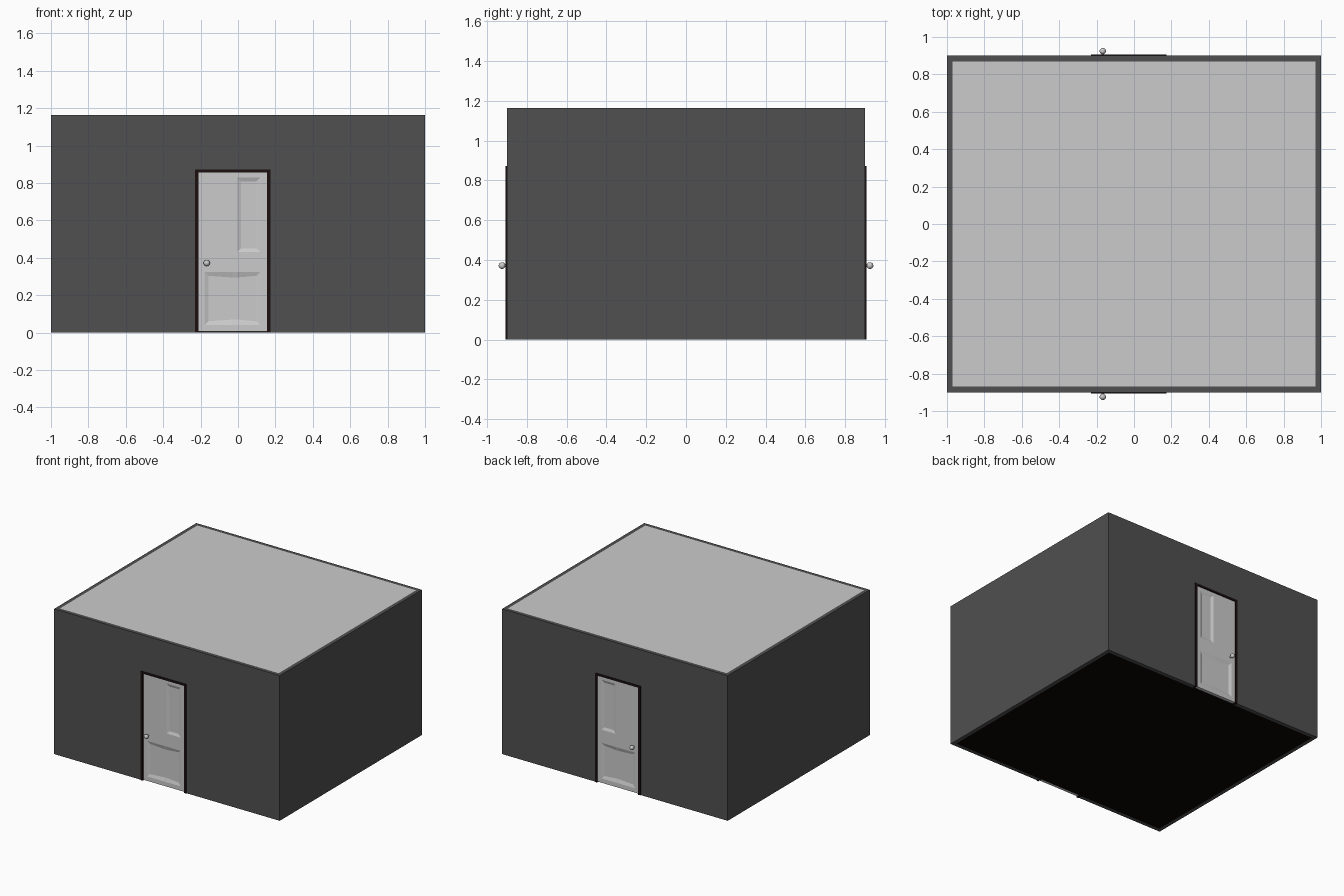
import bpy, bmesh, math
from mathutils import Matrix, Vector

if "Cube" in bpy.data.objects:
    bpy.data.objects.remove(bpy.data.objects["Cube"])

H, X, Y, T = 1.163, 1.0, 0.90, 0.03          # height, half width, half depth, wall thickness
FX0, FX1, FZ = -0.23, 0.173, 0.873           # outside of door frame
DX0, DX1, DZ = -0.21, 0.155, 0.857           # door leaf


def material(name, rgb):
    m = bpy.data.materials.new(name)
    m.diffuse_color = (*rgb, 1)
    m.use_nodes = True
    m.node_tree.nodes["Principled BSDF"].inputs["Base Color"].default_value = m.diffuse_color
    return m


dark = material("dark_grey", (0.08, 0.08, 0.08))
black = material("dark_brown", (0.012, 0.005, 0.005))
floor_black = material("floor_black", (0.003, 0.001, 0.001))


def finish(name, bm, mat=None):
    bmesh.ops.recalc_face_normals(bm, faces=bm.faces)
    me = bpy.data.meshes.new(name)
    bm.to_mesh(me)
    bm.free()
    ob = bpy.data.objects.new(name, me)
    bpy.context.collection.objects.link(ob)
    if mat:
        me.materials.append(mat)
    return ob


def box(name, lo, hi, mat=None):
    lo, hi = Vector(lo), Vector(hi)
    bm = bmesh.new()
    bmesh.ops.create_cube(bm, size=1, matrix=Matrix.Translation((lo + hi) / 2)
                          @ Matrix.Diagonal((*(hi - lo), 1)))
    return finish(name, bm, mat)


def slab(name, outline, y0, y1, mat=None):
    """Extrude an x-z outline from y0 to y1."""
    bm = bmesh.new()
    f = bm.faces.new([bm.verts.new((x, y0, z)) for x, z in outline])
    ext = bmesh.ops.extrude_face_region(bm, geom=[f])["geom"]
    bmesh.ops.translate(bm, vec=(0, y1 - y0, 0),
                        verts=[v for v in ext if isinstance(v, bmesh.types.BMVert)])
    return finish(name, bm, mat)


def door_leaf(name, y, thick):
    """Leaf with two tall panels over one wide panel, sunk on both faces."""
    xs = [DX0, -0.178, -0.03, -0.005, 0.12, DX1]
    zs = [0.005, 0.04, 0.325, 0.43, 0.83, DZ]
    bm = bmesh.new()
    grid = [[bm.verts.new((x, y - thick / 2, z)) for z in zs] for x in xs]
    cell = {(i, j): bm.faces.new((grid[i][j], grid[i + 1][j], grid[i + 1][j + 1], grid[i][j + 1]))
            for i in range(5) for j in range(5)}
    for group in ([(1, 3)], [(3, 3)], [(1, 1), (2, 1), (3, 1)]):
        bmesh.ops.inset_region(bm, faces=[cell[k] for k in group],
                               thickness=0.03, depth=-0.008)
    # mirrored inner face, then close the rim
    dup = bmesh.ops.duplicate(bm, geom=bm.verts[:] + bm.edges[:] + bm.faces[:])["geom"]
    for v in dup:
        if isinstance(v, bmesh.types.BMVert):
            v.co.y = 2 * y - v.co.y
    bmesh.ops.bridge_loops(bm, edges=[e for e in bm.edges if e.is_boundary])
    return finish(name, bm)


def knob(name, y, out):
    """Round knob on a short stem; out is the direction it points along y."""
    bm = bmesh.new()
    bmesh.ops.create_uvsphere(bm, u_segments=20, v_segments=12, radius=0.017,
                              matrix=Matrix.Translation((-0.167, y + out * 0.026, 0.372)))
    bmesh.ops.create_cone(bm, cap_ends=True, segments=16, radius1=0.007, radius2=0.007, depth=0.026,
                          matrix=Matrix.Translation((-0.167, y + out * 0.01, 0.372))
                          @ Matrix.Rotation(math.pi / 2, 4, 'X'))
    for f in bm.faces:
        f.smooth = len(f.verts) < 5
    return finish(name, bm)


# Side walls, floor and ceiling
for side, s in (("right", 1), ("left", -1)):
    a, b = sorted((s * X, s * (X - T)))
    box(side + "_wall", (a, -Y + T, 0), (b, Y - T, H), dark)
box("floor", (-X + T, -Y + T, 0), (X - T, Y - T, 0.015), floor_black)
box("ceiling", (-X + T, -Y + T, H - 0.02), (X - T, Y - T, H))

# Front and back walls, each with a framed door
for side, s in (("front", -1), ("back", 1)):
    mid = s * (Y - T / 2)
    slab(side + "_wall", [(-X, 0), (FX0, 0), (FX0, FZ), (FX1, FZ), (FX1, 0), (X, 0), (X, H), (-X, H)],
         s * Y, s * (Y - T), dark)
    slab(side + "_door_frame", [(FX0, 0), (DX0, 0), (DX0, DZ), (DX1, DZ), (DX1, 0),
                                (FX1, 0), (FX1, FZ), (FX0, FZ)],
         s * (Y + 0.006), s * (Y - T - 0.006), black)
    door_leaf(side + "_door", mid, T - 0.004)
    knob(side + "_outer_knob", s * (Y - 0.002), s)
    knob(side + "_inner_knob", s * (Y - T + 0.002), -s)
